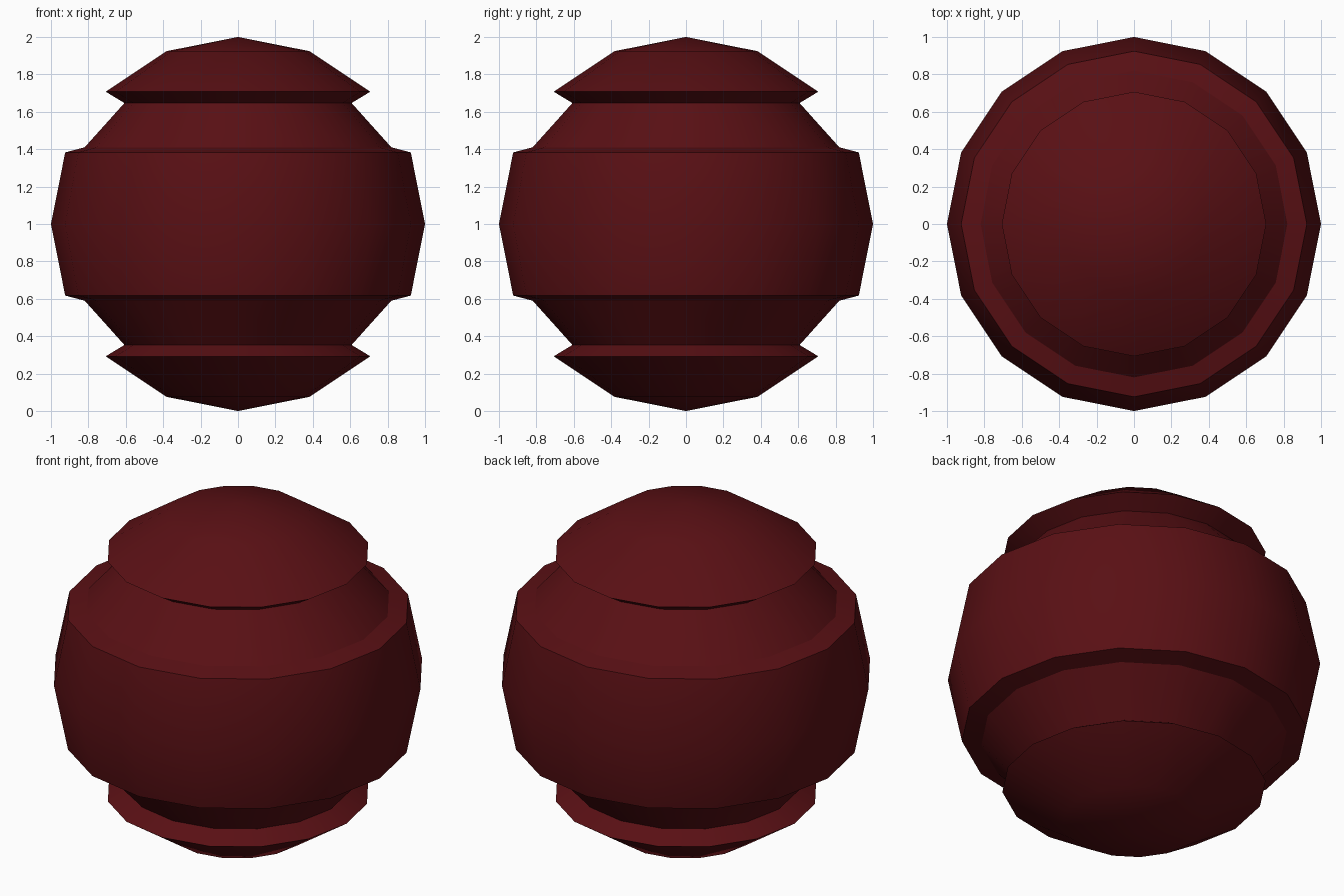
import bpy, bmesh
from math import sin, cos, pi, radians

if "Cube" in bpy.data.objects:
    bpy.data.objects.remove(bpy.data.objects["Cube"])

SIDES = 16

# Upper half profile (radius, height above the middle): sphere rings with a sunken band
def ring(k):
    return (sin(k * pi / 8), cos(k * pi / 8))

upper = [ring(1), ring(2), (0.607, 0.647), (0.82, 0.41), ring(3)]
profile = upper + [ring(4)] + [(r, -h) for r, h in reversed(upper)]

# Lathe the profile and close it at both poles
bm = bmesh.new()
rings = [[bm.verts.new((r * cos(2 * pi * i / SIDES), r * sin(2 * pi * i / SIDES), 1 + h))
          for i in range(SIDES)] for r, h in profile]
top, bottom = bm.verts.new((0, 0, 2)), bm.verts.new((0, 0, 0))
for i in range(SIDES):
    j = (i + 1) % SIDES
    for a, b in zip(rings, rings[1:]):
        bm.faces.new((a[i], b[i], b[j], a[j]))
    bm.faces.new((top, rings[0][i], rings[0][j]))
    bm.faces.new((bottom, rings[-1][j], rings[-1][i]))
bmesh.ops.recalc_face_normals(bm, faces=bm.faces[:])
mesh = bpy.data.meshes.new("grooved_ball")
bm.to_mesh(mesh)
bm.free()

ball = bpy.data.objects.new("grooved_ball", mesh)
bpy.context.collection.objects.link(ball)

# Dark red finish
red = bpy.data.materials.new("dark_red")
red.diffuse_color = (0.1, 0.005, 0.007, 1)
red.use_nodes = True
red.node_tree.nodes["Principled BSDF"].inputs["Base Color"].default_value = red.diffuse_color
mesh.materials.append(red)

# Smooth sphere surfaces, crisp groove edges
bpy.context.view_layer.objects.active = ball
ball.select_set(True)
bpy.ops.object.shade_smooth_by_angle(angle=radians(30))
